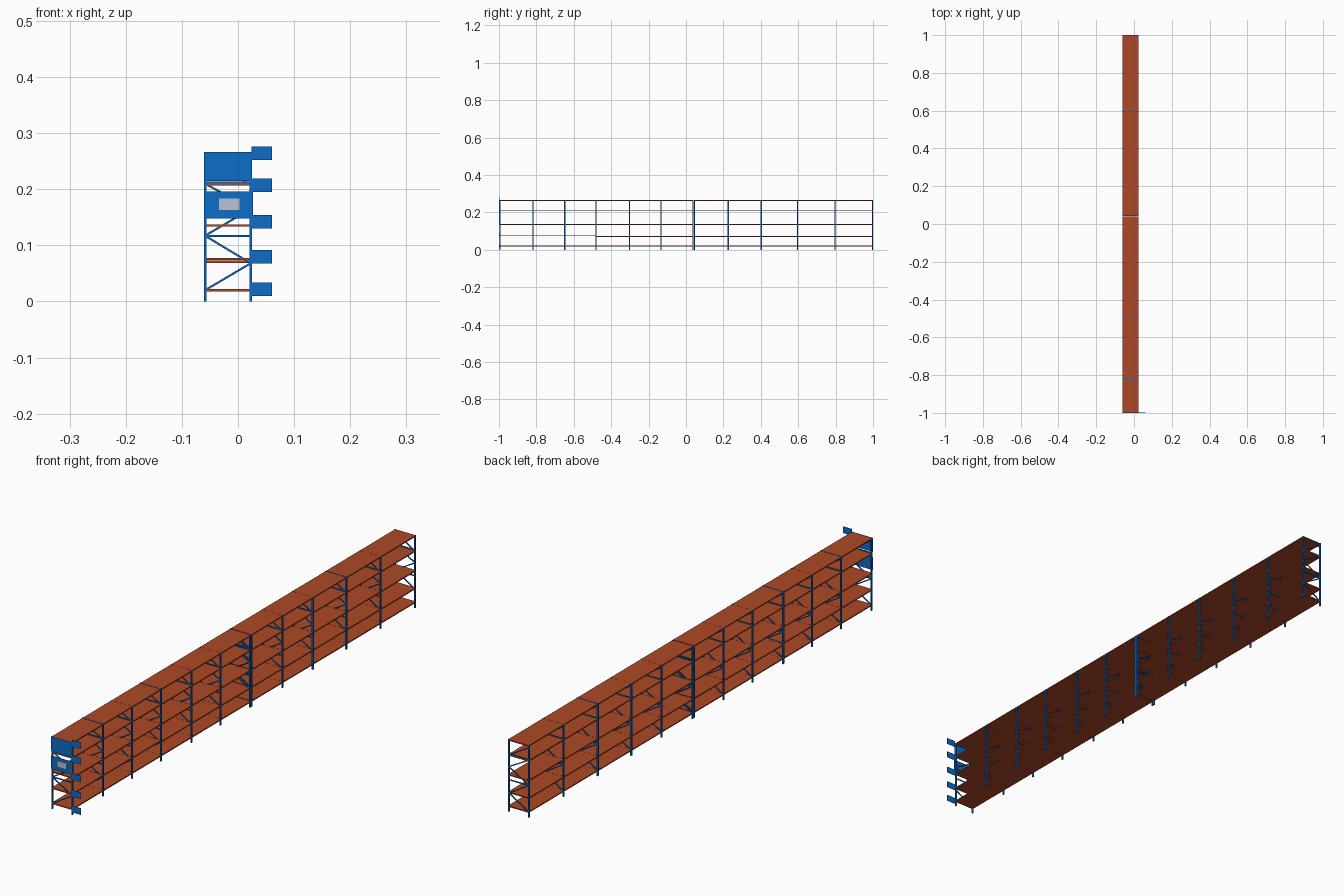
import bpy, bmesh, math
from mathutils import Vector, Matrix

if "Cube" in bpy.data.objects:
    bpy.data.objects.remove(bpy.data.objects["Cube"])

def material(name, rgb):
    m = bpy.data.materials.new(name)
    m.diffuse_color = (*rgb, 1)
    m.use_nodes = True
    m.node_tree.nodes["Principled BSDF"].inputs["Base Color"].default_value = m.diffuse_color
    return m

ORANGE = material("orange shelf", (0.42, 0.066, 0.02))
BLUE = material("blue steel", (0.004, 0.15, 0.58))
GREY = material("pale grey notice", (0.50, 0.54, 0.66))

def add_box(bm, x0, x1, y0, y1, z0, z1):
    mat = Matrix.Translation(((x0 + x1) / 2, (y0 + y1) / 2, (z0 + z1) / 2)) \
        @ Matrix.Diagonal((x1 - x0, y1 - y0, z1 - z0, 1))
    bmesh.ops.create_cube(bm, size=1, matrix=mat)

def add_bar(bm, y, a, b, width=0.0036, depth=0.003):
    # flat bar between two (x, z) points
    d = Vector((b[0] - a[0], 0, b[1] - a[1]))
    mat = Matrix.Translation(((a[0] + b[0]) / 2, y, (a[1] + b[1]) / 2)) \
        @ Matrix.Rotation(-math.atan2(d.z, d.x), 4, 'Y') \
        @ Matrix.Diagonal((d.length, depth, width, 1))
    bmesh.ops.create_cube(bm, size=1, matrix=mat)

def finish(bm, name, mat):
    me = bpy.data.meshes.new(name)
    bm.to_mesh(me)
    bm.free()
    me.materials.append(mat)
    ob = bpy.data.objects.new(name, me)
    bpy.context.collection.objects.link(ob)
    return ob

XL, XR, TOP, T = -0.061, 0.025, 0.266, 0.0045
HALF = 0.003                       # half the post depth
runs = [[-0.995, -0.818, -0.648, -0.481, -0.302, -0.134, 0.037],
        [0.046, 0.226, 0.402, 0.597, 0.796, 0.997]]
proud = (-0.818, -0.481, 0.597)    # frames whose top strut shows above the deck

# upright frames: two posts, struts and zigzag braces
L, R = XL + T / 2, XR - T / 2
zig = [(L, 0.020), (R, 0.068), (L, 0.117), (R, 0.165), (L, 0.210)]
for run in runs:
    for y in run:
        bm = bmesh.new()
        for x in (XL, XR - T):
            add_box(bm, x, x + T, y - HALF, y + HALF, 0, TOP)
        for a, b in zip(zig, zig[1:]):
            add_bar(bm, y, a, b)
        add_bar(bm, y, (R, 0.208), (L, 0.256))
        for z in (0.020, 0.117, 0.212):
            add_bar(bm, y, (L, z), (R, z))
        z = TOP - 0.0012 if y in proud else TOP - 0.003
        add_bar(bm, y, (L, z), (R, z))
        finish(bm, "upright_frame", BLUE)

# shelf decks, one per bay and level
for run in runs:
    for i, (ya, yb) in enumerate(zip(run, run[1:])):
        y0 = ya - (HALF if i == 0 else 0)
        y1 = yb + (HALF if yb == run[-1] else 0)
        second = 0.0777 if yb < -0.45 else 0.0730
        bm = bmesh.new()
        for z in (0.0220, second, 0.1375, 0.2105, TOP - 0.0005):
            add_box(bm, XL + 0.0006, XR - 0.0006, y0 + 0.0003, y1 - 0.0003, z - 0.0042, z)
        finish(bm, "shelf_bay", ORANGE)

# end panels on the front of the rack
bm = bmesh.new()
add_box(bm, XL, XR, -0.9995, -0.998, 0.215, TOP)
add_box(bm, XL, XR + 0.002, -0.9995, -0.998, 0.148, 0.196)
finish(bm, "end_panels", BLUE)

# level flags sticking out past the front post
bm = bmesh.new()
for z in (0.010, 0.068, 0.130, 0.195, 0.252):
    add_box(bm, 0.0245, 0.0605, -0.9995, -0.998, z, z + 0.024)
finish(bm, "level_flags", BLUE)

# plain notice plate on the lower end panel
bm = bmesh.new()
add_box(bm, -0.034, 0.003, -1.0, -0.9993, 0.163, 0.183)
finish(bm, "notice_plate", GREY)
